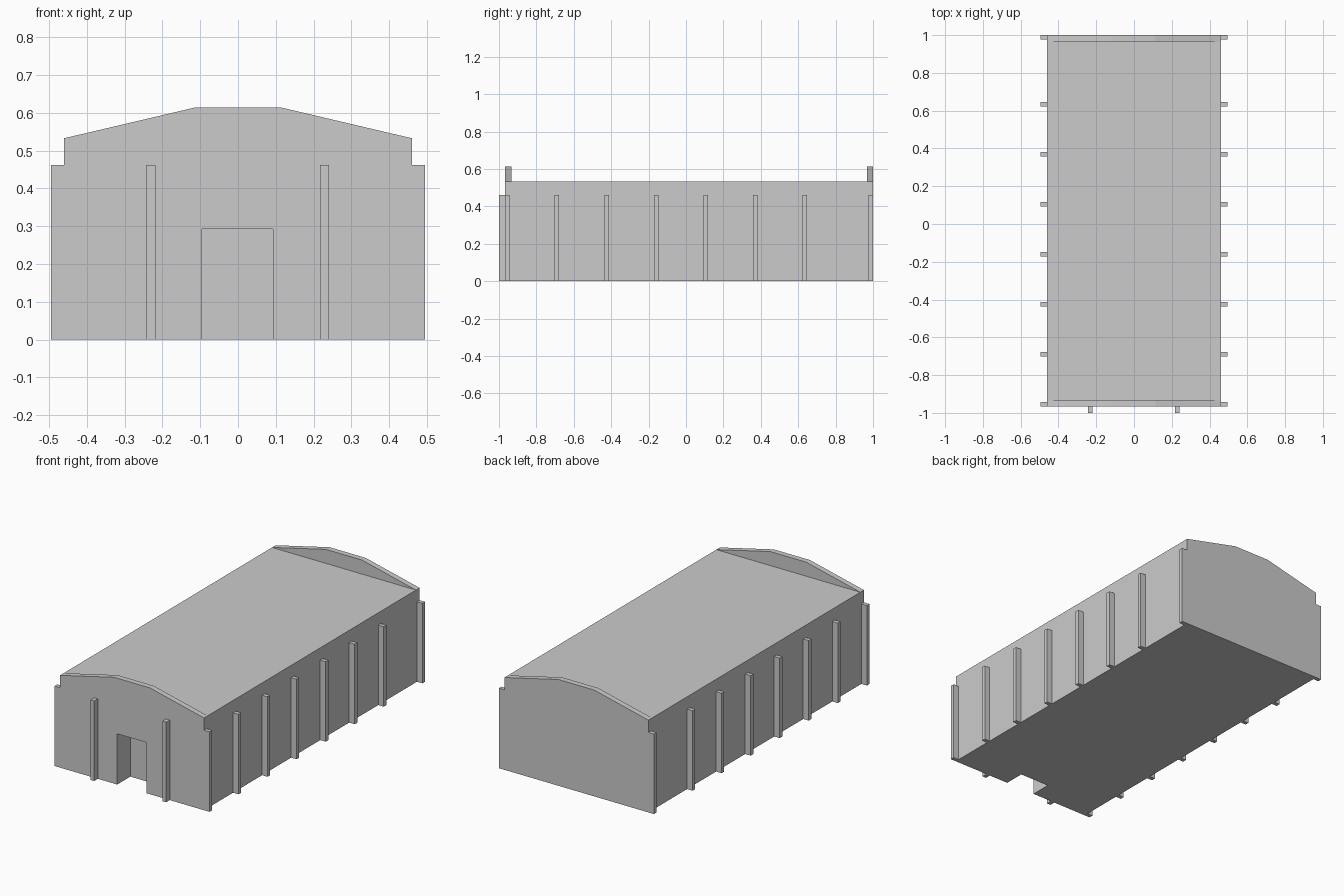
import bpy, bmesh

if "Cube" in bpy.data.objects:
    bpy.data.objects.remove(bpy.data.objects["Cube"])

HALF_W, FRONT, BACK, ROOF = 0.46, -0.967, 1.0, 0.533
PIL_OUT, PIL_H, PIL_W = 0.495, 0.462, 0.024


def finish(name, bm):
    bmesh.ops.recalc_face_normals(bm, faces=bm.faces)
    mesh = bpy.data.meshes.new(name)
    bm.to_mesh(mesh)
    bm.free()
    ob = bpy.data.objects.new(name, mesh)
    bpy.context.collection.objects.link(ob)
    return ob


def prism(name, profile, y0, y1):
    """Extrude an x/z profile along y."""
    bm = bmesh.new()
    face = bm.faces.new([bm.verts.new((x, y0, z)) for x, z in profile])
    ext = bmesh.ops.extrude_face_region(bm, geom=[face])
    for v in ext["geom"]:
        if isinstance(v, bmesh.types.BMVert):
            v.co.y = y1
    return finish(name, bm)


def box(name, x0, x1, y0, y1, z0, z1):
    return prism(name, [(x0, z0), (x1, z0), (x1, z1), (x0, z1)], y0, y1)


# Main hall with a recessed doorway
hall = box("hall", -HALF_W, HALF_W, FRONT, BACK, 0, ROOF)
cutter = box("door_cutter", -0.095, 0.093, FRONT - 0.1, FRONT + 0.12, -0.1, 0.293)
cutter.hide_render = True
cut = hall.modifiers.new("doorway", 'BOOLEAN')
cut.operation = 'DIFFERENCE'
cut.solver = 'EXACT'
cut.object = cutter
bpy.context.view_layer.objects.active = hall
bpy.ops.object.modifier_apply(modifier=cut.name)
bpy.data.objects.remove(cutter)

# Gable parapets at both ends
gable = [(-HALF_W, ROOF), (HALF_W, ROOF), (0.115, 0.614), (-0.115, 0.614)]
prism("front_parapet", gable, FRONT, FRONT + 0.033)
prism("back_parapet", gable, BACK - 0.033, BACK)

# Side pilasters: seven evenly spaced, plus one flush with the back wall
starts = [FRONT + i * 0.265 for i in range(7)] + [BACK - PIL_W]
for i, y in enumerate(starts):
    for side, x0, x1 in (("right", HALF_W, PIL_OUT), ("left", -PIL_OUT, -HALF_W)):
        box(f"{side}_pilaster_{i + 1}", x0, x1, y, y + PIL_W, 0, PIL_H)

# Front pilasters either side of the door
for side, x in (("left", -0.231), ("right", 0.229)):
    box(f"front_{side}_pilaster", x - PIL_W / 2, x + PIL_W / 2, -1.0, FRONT, 0, PIL_H)
